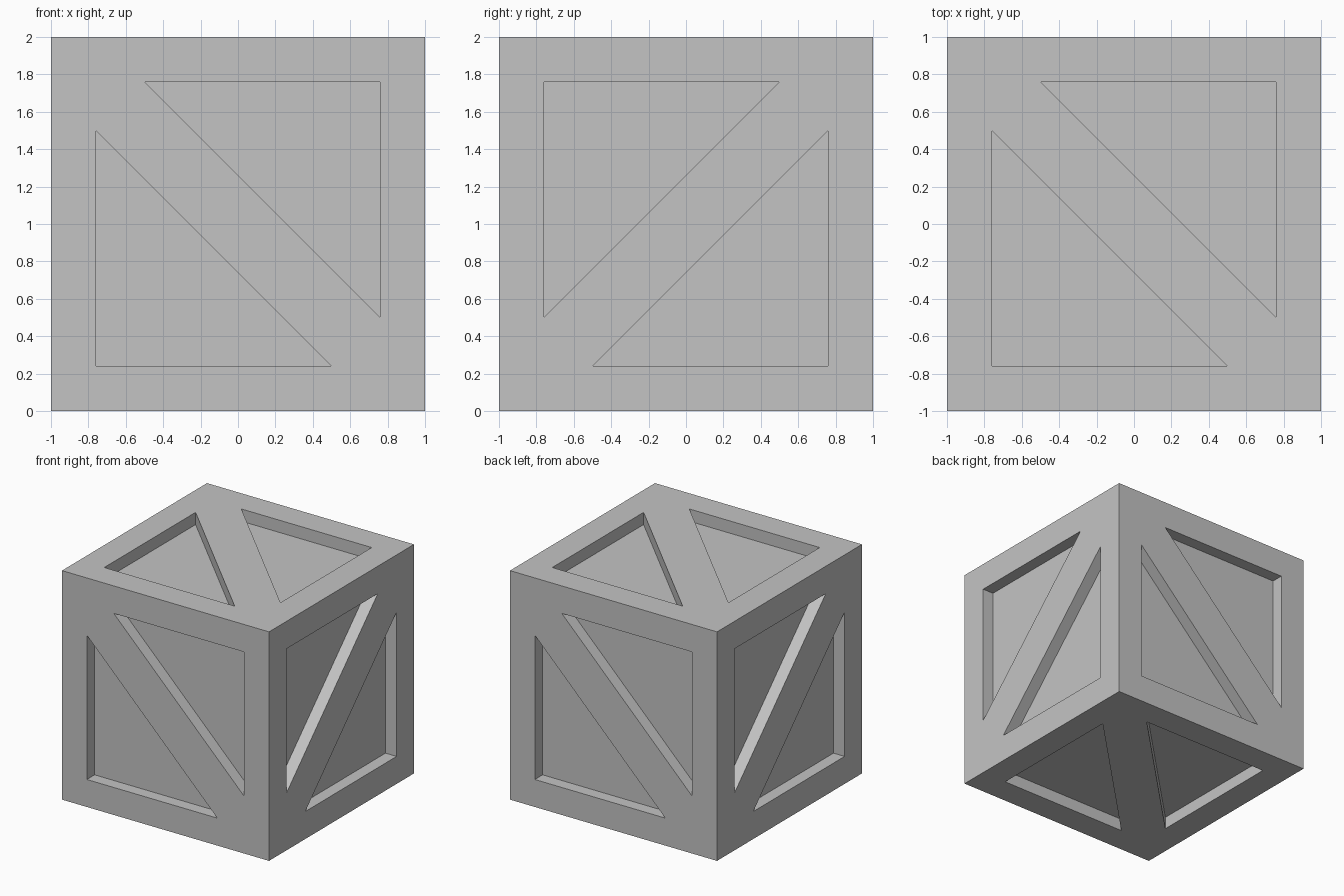
import bpy, bmesh
from mathutils import Matrix, Vector

cube = bpy.data.objects.get("Cube")
if cube:
    bpy.data.objects.remove(cube, do_unlink=True)

INNER = 0.76   # inner edge of the frame
TIP = 0.5      # where each triangle ends beside the diagonal brace
DEPTH = 0.107  # recess depth

grey = bpy.data.materials.new("plain grey")
grey.use_nodes = True
colour = (0.55, 0.55, 0.55, 1)
grey.diffuse_color = colour
grey.node_tree.nodes["Principled BSDF"].inputs["Base Color"].default_value = colour


def make_object(name, bm):
    bmesh.ops.recalc_face_normals(bm, faces=bm.faces)
    mesh = bpy.data.meshes.new(name)
    bm.to_mesh(mesh)
    bm.free()
    mesh.materials.append(grey)
    obj = bpy.data.objects.new(name, mesh)
    bpy.context.collection.objects.link(obj)
    return obj


def add_prism(bm, u, v, out, side):
    """Triangular prism sunk into the cube side that faces 'out'."""
    points = [(INNER, INNER), (-TIP, INNER), (INNER, -TIP)]
    base = [bm.verts.new(side * (u * a + v * b) + out * (1 - DEPTH)) for a, b in points]
    face = bm.faces.new(base)
    extruded = bmesh.ops.extrude_face_region(bm, geom=[face], use_keep_orig=True)
    top = [g for g in extruded["geom"] if isinstance(g, bmesh.types.BMVert)]
    bmesh.ops.translate(bm, verts=top, vec=out * (DEPTH + 0.1))


# Solid crate body
bm = bmesh.new()
bmesh.ops.create_cube(bm, size=2)
crate = make_object("crate", bm)

# Two triangular recesses per side, at the corners +(u+v) and -(u+v)
X, Y, Z = Vector((1, 0, 0)), Vector((0, 1, 0)), Vector((0, 0, 1))
sides = [(X, Z, -Y), (-X, Z, Y),   # front, back
         (-Y, Z, X), (Y, Z, -X),   # +x and -x sides
         (X, Y, Z), (X, -Y, -Z)]   # top, bottom
bm = bmesh.new()
for u, v, out in sides:
    for side in (1, -1):
        add_prism(bm, u, v, out, side)
cutter = make_object("recess_cutter", bm)
cutter.hide_render = True
cutter.hide_viewport = True

# Cut the panels, leaving the frame and diagonal braces
cut = crate.modifiers.new("panel recesses", "BOOLEAN")
cut.operation = "DIFFERENCE"
cut.solver = "EXACT"
cut.object = cutter

# Stand the crate on the ground
for obj in (crate, cutter):
    obj.location.z = 1
